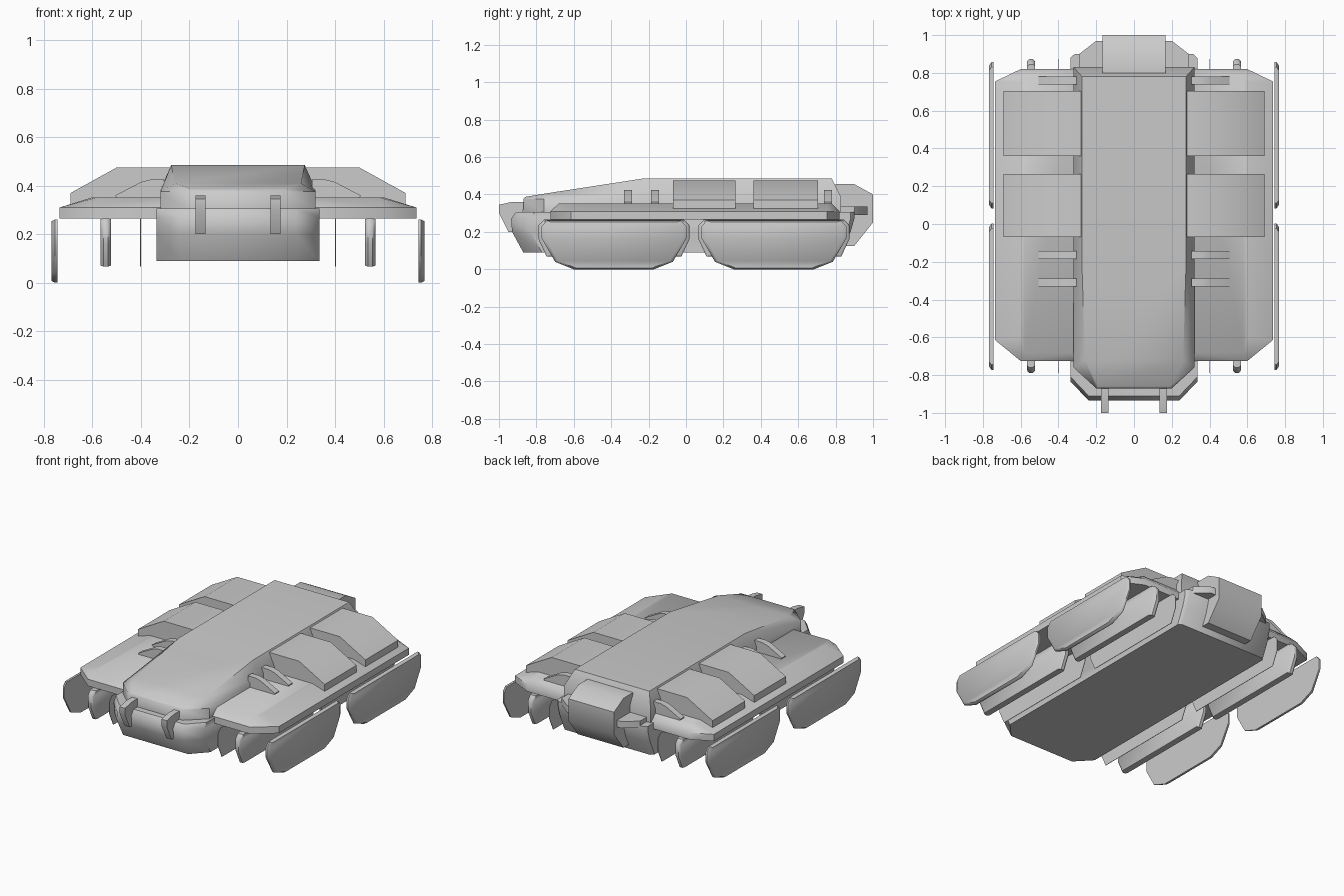
import bpy, bmesh, math

if "Cube" in bpy.data.objects:
    bpy.data.objects.remove(bpy.data.objects["Cube"])


def loft(name, rings, mirror=False):
    """Skin a stack of equal-length rings, capping the ends with quad strips."""
    bm = bmesh.new()
    vs = [[bm.verts.new(p) for p in r] for r in rings]
    n = len(rings[0])
    for a, b in zip(vs, vs[1:]):
        for i in range(n):
            j = (i + 1) % n
            bm.faces.new((a[i], a[j], b[j], b[i]))
    for cap in (vs[0], vs[-1]):
        i, j = 0, n - 1
        while j - i >= 2:
            f = [cap[i], cap[i + 1], cap[j - 1], cap[j]]
            bm.faces.new(f if j - i > 2 else [f[0], f[1], f[3]])
            i, j = i + 1, j - 1
    bmesh.ops.recalc_face_normals(bm, faces=bm.faces)
    me = bpy.data.meshes.new(name)
    bm.to_mesh(me)
    bm.free()
    ob = bpy.data.objects.new(name, me)
    bpy.context.collection.objects.link(ob)
    if mirror:
        ob.modifiers.new("Mirror", 'MIRROR').use_mirror_merge = False
    bpy.ops.object.select_all(action='DESELECT')
    ob.select_set(True)
    bpy.context.view_layer.objects.active = ob
    bpy.ops.object.shade_smooth_by_angle(angle=math.radians(45))
    return ob


def sym(half):
    """Close a right-hand half ring with its mirror image."""
    return half + [(-x, y, z) for x, y, z in reversed(half)]


def plan(pts, z):
    return [(x, y, z) for x, y in pts]


def along_y(pts, y):
    return [(x, y, z) for x, z in pts]


def along_x(pts, x):
    return [(x, y, z) for y, z in pts]


def shrink(pts, k):
    cx = sum(p[0] for p in pts) / len(pts)
    cy = sum(p[1] for p in pts) / len(pts)
    return [(cx + (x - cx) * k, cy + (y - cy) * k) for x, y in pts]


# Lower hull with chamfered nose
def hull_ring(w, y0, y1, z):
    return sym([(w - .02, y1, z), (w, y1 - .02, z), (w, y0 + .1, z), (.24, y0, z)])


loft("lower_hull", [hull_ring(.335, -.87, .83, .09), hull_ring(.335, -.93, .88, .2),
                    hull_ring(.335, -.935, .90, .27), hull_ring(.335, -.91, .90, .305)])

# Upper hull: straight sides, sloping roof
loft("upper_hull", [
    sym([(.32, .83, .30), (.32, -.23, .30), (.32, -.76, .30), (.20, -.87, .30)]),
    sym([(.32, .83, .385), (.32, -.23, .385), (.32, -.76, .375), (.20, -.87, .375)]),
    sym([(.275, .78, .485), (.275, -.23, .485), (.26, -.72, .41), (.19, -.86, .387)])])

# Rear engine block
rear = [(.80, .455), (.90, .455), (1.0, .40), (1.0, .25), (.90, .125), (.80, .125)]
loft("rear_block", [along_x(rear, -.168), along_x(rear, .168)])

# Rear side fins
fin = [(.15, .80), (.15, .97), (.20, .97), (.29, .90), (.29, .80)]
loft("rear_fin", [plan(fin, .29), plan(fin, .335)], True)

# Side sponsons, bevelled along the outer upper edge
spon = [(.30, .82), (.60, .82), (.735, .755), (.735, -.615), (.60, -.725), (.30, -.725)]
spon_top = [(.30, .78), (.58, .78), (.60, .75), (.60, -.60), (.58, -.68), (.30, -.68)]
loft("side_sponson", [plan(spon, .265), plan(spon, .31), plan(spon_top, .352)], True)

# Humps on the sponsons
hump = [(.28, .32), (.69, .32), (.69, .37), (.50, .475), (.28, .475)]
for i, (y0, y1) in enumerate(((-.07, .265), (.36, .705))):
    loft(f"hump_{i + 1}", [along_y(hump, y0), along_y(hump, y1)], True)

# Small blades lying across the sponsons
blade = [(.305, .34), (.50, .34), (.505, .36), (.40, .415), (.36, .425), (.305, .425)]
for i, y in enumerate((-.31, -.165, .76)):
    loft(f"blade_{i + 1}", [along_y(blade, y - .021), along_y(blade, y + .021)], True)

# Front hooks
hook = [(-.86, .36), (-.93, .36), (-1.0, .345), (-1.0, .30), (-.95, .20), (-.90, .20)]
loft("front_hook", [along_x(hook, .135), along_x(hook, .175)], True)

# Three layers of running gear per pod: skirt, wheel slab, thin inner plate
for i, c in enumerate((-.385, .47)):
    half = [(.36, .26), (.387, .23), (.387, .165), (.315, .04), (.215, 0)]
    skirt = [(c + y, z) for y, z in half] + [(c - y, z) for y, z in reversed(half)]
    loft(f"skirt_{i + 1}", [along_x(skirt, .745), along_x(skirt, .755),
                            along_x(shrink(skirt, .95), .768)], True)
    half = [(.375, .265), (.403, .235), (.403, .16), (.36, .067)]
    slab = [(c + y, z) for y, z in half] + [(c - y, z) for y, z in reversed(half)]
    loft(f"wheel_slab_{i + 1}", [along_x(shrink(slab, .97), .524), along_x(slab, .535),
                                 along_x(slab, .555), along_x(shrink(slab, .97), .566)], True)
    loft(f"inner_plate_{i + 1}", [along_x(slab, .40), along_x(slab, .403)], True)
